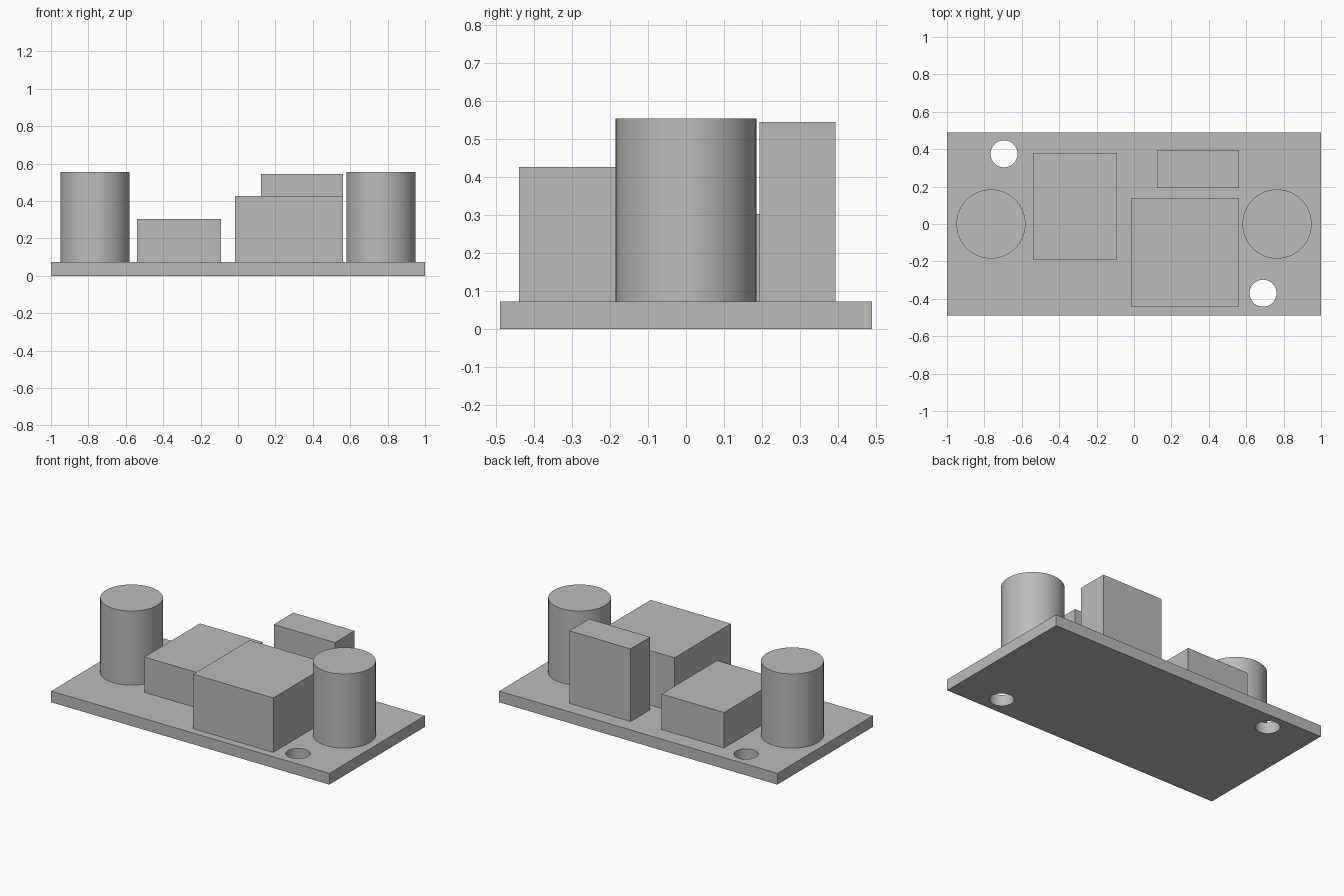
import bpy

default_cube = bpy.data.objects.get("Cube")
if default_cube:
    bpy.data.objects.remove(default_cube, do_unlink=True)

# Single plain grey for every part
grey = bpy.data.materials.new("plain_grey")
grey.use_nodes = True
grey.diffuse_color = (0.5, 0.5, 0.5, 1)
grey.node_tree.nodes["Principled BSDF"].inputs["Base Color"].default_value = (0.5, 0.5, 0.5, 1)

BOARD_TOP = 0.073


def finish(obj, name):
    obj.name = name
    obj.data.name = name
    obj.data.materials.clear()
    obj.data.materials.append(grey)
    return obj


def box(name, x0, x1, y0, y1, z0, z1):
    bpy.ops.mesh.primitive_cube_add(
        size=1, location=((x0 + x1) / 2, (y0 + y1) / 2, (z0 + z1) / 2))
    obj = bpy.context.object
    obj.scale = (x1 - x0, y1 - y0, z1 - z0)
    bpy.ops.object.transform_apply(location=False, rotation=False, scale=True)
    return finish(obj, name)


def cylinder(name, x, y, radius, z0, z1):
    bpy.ops.mesh.primitive_cylinder_add(
        vertices=64, radius=radius, depth=z1 - z0, location=(x, y, (z0 + z1) / 2))
    bpy.ops.object.shade_smooth_by_angle()
    return finish(bpy.context.object, name)


# Circuit board with two mounting holes drilled through opposite corners
board = box("circuit_board", -1, 1, -0.49, 0.49, 0, BOARD_TOP)
for x, y in ((-0.695, 0.375), (0.69, -0.37)):
    drill = cylinder("hole_cutter", x, y, 0.072, -0.1, 0.2)
    drill.hide_render = True
    cut = board.modifiers.new("mounting_hole", "BOOLEAN")
    cut.operation = "DIFFERENCE"
    cut.solver = "EXACT"
    cut.object = drill
    bpy.context.view_layer.objects.active = board
    bpy.ops.object.modifier_apply(modifier=cut.name)
    bpy.data.objects.remove(drill, do_unlink=True)
bpy.ops.object.select_all(action="DESELECT")
board.select_set(True)
bpy.ops.object.shade_smooth_by_angle()

# Capacitors at both ends
for side, x in (("right", -0.765), ("left", 0.765)):
    cylinder(side + "_capacitor", x, 0, 0.185, BOARD_TOP, 0.555)

# Block components standing on the board
box("low_block", -0.54, -0.09, -0.19, 0.38, BOARD_TOP, 0.303)
box("large_block", -0.015, 0.562, -0.44, 0.14, BOARD_TOP, 0.427)
box("tall_narrow_block", 0.122, 0.562, 0.193, 0.394, BOARD_TOP, 0.545)
